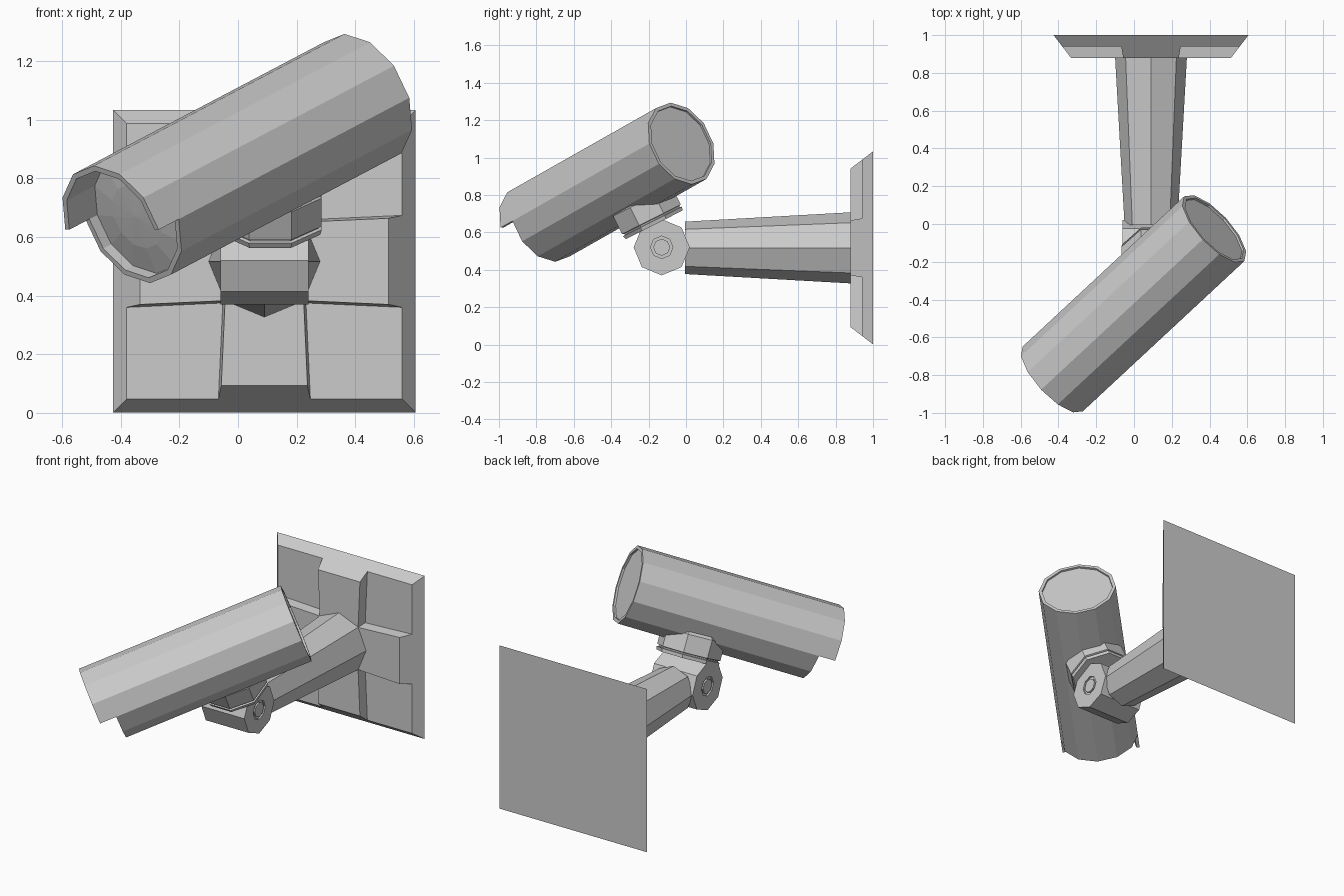
import bpy, bmesh
from math import cos, sin, pi, radians
from mathutils import Matrix, Vector

if "Cube" in bpy.data.objects:
    bpy.data.objects.remove(bpy.data.objects["Cube"])


def frame(origin, axis, up=(0, 0, 1)):
    """Local frame whose Z runs along axis and whose Y leans towards up."""
    z = Vector(axis).normalized()
    x = Vector(up).cross(z).normalized()
    y = z.cross(x)
    m = Matrix((x, y, z)).transposed().to_4x4()
    m.translation = Vector(origin)
    return m


def loft(name, rings, m, wrap=False):
    """Skin equal-sized closed rings; cap both ends, or wrap last to first."""
    bm = bmesh.new()
    vs = [[bm.verts.new(m @ Vector(p)) for p in r] for r in rings]
    n = len(rings[0])
    pairs = list(zip(vs, vs[1:])) + ([(vs[-1], vs[0])] if wrap else [])
    for a, b in pairs:
        for i in range(n):
            j = (i + 1) % n
            bm.faces.new((a[i], a[j], b[j], b[i]))
    if not wrap:
        bm.faces.new(vs[0])
        bm.faces.new(vs[-1])
    bmesh.ops.remove_doubles(bm, verts=bm.verts, dist=1e-5)
    bmesh.ops.recalc_face_normals(bm, faces=bm.faces)
    me = bpy.data.meshes.new(name)
    bm.to_mesh(me)
    bm.free()
    ob = bpy.data.objects.new(name, me)
    bpy.context.collection.objects.link(ob)
    return ob


def lathe(name, profile, n, m, phase=0.0):
    """Revolve (radius, height) pairs with n sides."""
    rings = [[(max(r, 1e-3) * cos(phase + 2 * pi * i / n),
               max(r, 1e-3) * sin(phase + 2 * pi * i / n), h)
              for i in range(n)] for r, h in profile]
    return loft(name, rings, m)


CX, CZ = 0.09, 0.517
wall = frame((CX, 1, CZ), (0, -1, 0))

# wall plate: sloped square base
square = lambda s, h: [(-s, -s, h), (s, -s, h), (s, s, h), (-s, s, h)]
loft("wall_plate", [square(0.516, 0), square(0.47, 0.06)], wall)


# raised cross on the plate
def cross(length, outer, inner, h):
    pts = []
    for k in range(4):
        c, s = cos(k * pi / 2), sin(k * pi / 2)
        for x, y in ((length, -outer), (length, outer), (inner, inner)):
            pts.append((x * c - y * s, x * s + y * c, h))
    return pts


loft("plate_ribs", [cross(0.47, 0.157, 0.142, 0.06),
                    cross(0.424, 0.147, 0.134, 0.12)], wall)

# tapered octagonal arm
lathe("arm", [(0.19, 0.12), (0.14, 1.005)], 8, wall)

# hinge knuckle with a ring groove around the pin on both ends
half = [(0, 0.15), (0.045, 0.15), (0.045, 0.14), (0.06, 0.14),
        (0.06, 0.15), (0.15, 0.15)]
lathe("hinge", [(r, -h) for r, h in half] + half[::-1], 8,
      frame((CX, -0.13, 0.52), (1, 0, 0)))

# swivel collar with a thin groove
tilt = frame((0.11, -0.17, 0.64), (0, -0.45, 0.893), (0, 1, 0))
lathe("swivel_collar", [(0.185, 0), (0.19, 0.02), (0.178, 0.023),
                        (0.178, 0.03), (0.19, 0.033), (0.19, 0.14),
                        (0.15, 0.19)], 8, tilt, radians(22.5))

# camera body: twelve-sided tube with recessed rear cap and front lens
rear = Vector((0.425, -0.025, 1.075))
front = Vector((-0.43, -0.82, 0.625))
L = (front - rear).length
body = frame(rear, front - rear)
R, T, LIP = 0.234, 0.02, 0.1
lathe("camera_body", [(0, 0.012), (R - T, 0.012), (R - T, 0), (R, 0),
                      (R, L - LIP), (R - T, L - LIP), (R - T, L - 0.14),
                      (R * 0.5, L - 0.125), (0, L - 0.12)], 12, body)

# hood: half shell over the lens
sections = []
for i in range(7):
    c, s = cos(i * pi / 6), sin(i * pi / 6)
    sections.append([(r * c, r * s, h) for r, h in
                     ((R, L - LIP), (R, L), (R - T, L), (R - T, L - LIP))])
loft("hood", sections, body)
